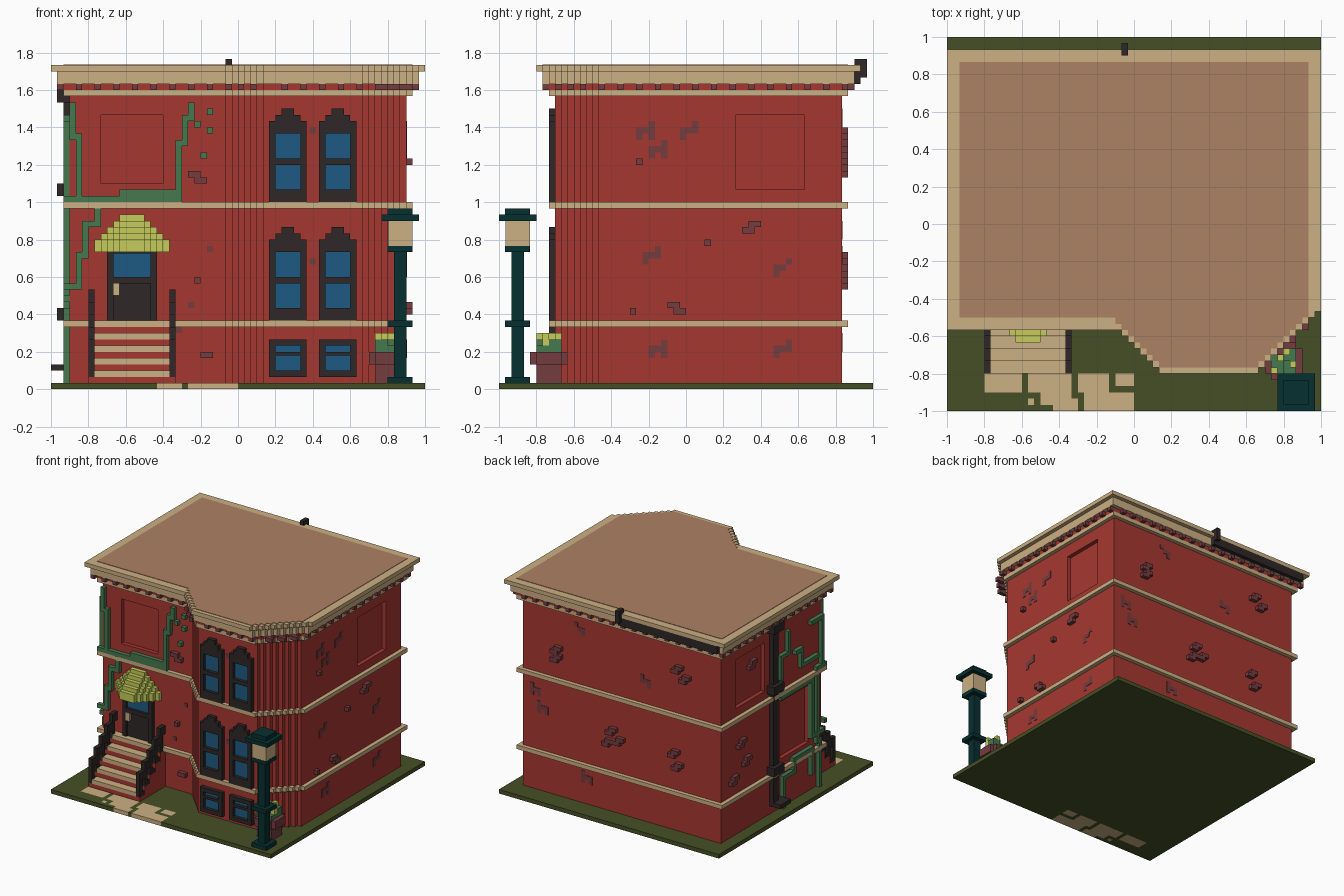
import bpy, bmesh, random

cube = bpy.data.objects.get("Cube")
if cube:
    bpy.data.objects.remove(cube)
random.seed(4)
V = 1 / 30  # one building block; all sizes below are counted in blocks


def material(name, code):
    lin = [(int(code[i:i + 2], 16) / 255) ** 2.2 for i in (0, 2, 4)] + [1]
    m = bpy.data.materials.new(name)
    m.use_nodes = True
    m.diffuse_color = lin
    m.node_tree.nodes["Principled BSDF"].inputs["Base Color"].default_value = lin
    return m


RED = material("red brick", "A53A34")
STONE = material("sandstone", "CBAE82")
ROOF = material("roof brown", "AB8063")
DARK = material("charcoal", "322B2B")
MAROON = material("worn brick", "733E41")
IVY = material("ivy green", "487850")
GRASS = material("grass", "48502A")
TEAL = material("dark teal", "103333")
GLASS = material("window blue", "235A82")
LIME = material("lime", "C3CB5A")


def finish(name, bm, *mats):
    me = bpy.data.meshes.new(name)
    bmesh.ops.recalc_face_normals(bm, faces=bm.faces)
    bm.to_mesh(me)
    bm.free()
    for m in mats:
        me.materials.append(m)
    ob = bpy.data.objects.new(name, me)
    bpy.context.scene.collection.objects.link(ob)
    return ob


def at(x, y, z):
    return (x * V - 1, y * V - 1, z * V)


def boxes(name, mat, items):
    """One object out of (x0, x1, y0, y1, z0, z1) boxes."""
    bm = bmesh.new()
    for x0, x1, y0, y1, z0, z1 in items:
        vs = bmesh.ops.create_cube(bm, size=1)["verts"]
        for v in vs:
            v.co = at(x1 if v.co.x > 0 else x0, y1 if v.co.y > 0 else y0,
                      z1 if v.co.z > 0 else z0)
    return finish(name, bm, mat)


def footprint(o, b=None):
    """House outline grown by o blocks, with its stepped bay grown by b."""
    b = o if b is None else b
    x, y = 28 - (b - o), 16 - o
    pts = [(3 - o, y), (x, y)]
    for k in range(7 + b - o):
        pts += [(x + k, y - k - 1), (x + k + 1, y - k - 1)]
    for k in range(7 + o):
        pts += [(50 + k, 9 - b + k), (50 + k, 10 - b + k)]
    return pts + [(57 + o, 16 - b + o), (57 + o, 55 + o), (3 - o, 55 + o)]


def prism(name, mat, pts, z0, z1):
    bm = bmesh.new()
    lo = [bm.verts.new(at(x, y, z0)) for x, y in pts]
    hi = [bm.verts.new(at(x, y, z1)) for x, y in pts]
    bm.faces.new(lo)
    bm.faces.new(hi)
    for i in range(len(pts)):
        j = (i + 1) % len(pts)
        bm.faces.new((lo[i], lo[j], hi[j], hi[i]))
    return finish(name, bm, mat)


def on(side, u0, u1, z0, z1, d=1):
    """Box lying on one wall and standing out by d blocks."""
    return {"front": (u0, u1, 16 - d, 16, z0, z1), "bay": (u0, u1, 9 - d, 9, z0, z1),
            "back": (u0, u1, 55, 55 + d, z0, z1), "left": (57, 57 + d, u0, u1, z0, z1),
            "right": (3 - d, 3, u0, u1, z0, z1)}[side]


# Ground slab with paving stones let into the lawn
paving = [(6, 12, 3, 6), (13, 20, 3, 6), (15, 20, 1, 3), (17, 21, 0, 2), (13, 14, 1, 2),
          (21, 26, 3, 6), (22, 30, 0, 3), (27, 30, 4, 6)]
bm = bmesh.new()
bmesh.ops.create_grid(bm, x_segments=60, y_segments=60, size=1)
for f in bm.faces:
    c = f.calc_center_median()
    i, j = (c.x + 1) / V, (c.y + 1) / V
    f.material_index = int(any(a < i < b and p < j < q for a, b, p, q in paving))
for v in bm.verts:
    v.co.z = V
ground = finish("ground", bm, GRASS, STONE)
slab = ground.modifiers.new("thickness", "SOLIDIFY")
slab.thickness = V
slab.offset = -1 if ground.data.polygons[0].normal.z > 0 else 1

# Walls with recessed blind panels
walls = prism("walls", RED, footprint(0), 0.9, 51)
cutter = boxes("panel_cutter", RED, [(8, 18, 15, 17, 33, 44), (56, 58, 38, 49, 32, 44),
                                     (2, 4, 38, 49, 32, 44), (2, 4, 21, 32, 13, 27)])
cutter.hide_render = True
cut = walls.modifiers.new("panels", "BOOLEAN")
cut.operation = "DIFFERENCE"
cut.solver = "EXACT"
cut.object = cutter
bpy.context.view_layer.objects.active = walls
bpy.ops.object.modifier_apply(modifier=cut.name)
bpy.data.objects.remove(cutter)

# String courses, cornice and roof
for name, o, z in (("lower_band", 1, 10), ("middle_band", 1, 29), ("upper_band", 1, 47),
                   ("cornice_low", 2, 49), ("cornice_middle", 2, 50), ("cornice_top", 3, 51)):
    prism(name, STONE, footprint(o), z, z + 1)
prism("dentil_course", RED, footprint(1), 48, 49)
prism("roof_surface", ROOF, footprint(1, 2), 52, 52.1)
dentils = []
for k in range(1, 58, 3):
    dentils.append((k, k + 1, 56, 57, 48, 49))
    if k < 28:
        dentils.append((k, k + 1, 14, 15, 48, 49))
    if 34 < k < 50:
        dentils.append((k, k + 1, 7, 8, 48, 49))
    if k > 15:
        dentils.append((1, 2, k - 2, k - 1, 48, 49))
        dentils.append((58, 59, k, k + 1, 48, 49))
for k in (1, 3, 5):
    dentils.append((27 + k, 28 + k, 13 - k, 15 - k, 48, 49))
    dentils.append((51 + k, 53 + k, 8 + k, 9 + k, 48, 49))
boxes("dentils", MAROON, dentils)


# Bay windows
def window(name, u, z, rails, top, peak):
    frame = [on("bay", u, u + 1, z, z + top), on("bay", u + 5, u + 6, z, z + top)]
    frame += [on("bay", u + 1, u + 5, z + a, z + b) for a, b in rails]
    frame += [on("bay", u + 1 + k, u + 5 - k, z + top + k, z + top + k + 1) for k in range(peak)]
    boxes(name + "_frame", DARK, frame)
    boxes(name + "_glass", GLASS, [on("bay", u + 1, u + 5, z, z + top, 0.2)])


for n, u in (("inner", 35), ("outer", 43)):
    for level, z in (("middle", 11), ("upper", 30)):
        window(f"{n}_{level}_window", u, z, [(0, 2), (6, 7), (11, 13)], 13, 2)
    window(f"{n}_basement_window", u, 2, [(0, 1), (3.4, 4), (5, 6)], 6, 0)

# Front door
boxes("door_frame", DARK, [on("front", 9, 10, 11, 22), on("front", 16, 17, 11, 22),
                           on("front", 10, 16, 17, 18), on("front", 10, 16, 11, 17, 0.5),
                           on("front", 9, 17, 21.8, 22.5)])
boxes("door_glass", GLASS, [on("front", 10, 16, 18, 22, 0.4)])
boxes("door_handle", STONE, [on("front", 10, 11, 15, 17, 1.2)])

# Stepped awning over the door
boxes("awning", LIME, [(7 + s + d, 19 - s - d, 15 - d, 16 - d, 22 if s == 0 else 23 + s, 24 + s)
                       for s in range(5) for d in range(5 - s)])

# Stairs: brick core, stone treads, stepped railings
core, treads, rails = [], [], []
for k in range(5):
    y, z = 6 + 2 * k, 3 + 2 * k
    core.append((6, 20, y + 0.1, 16, 1, z - 1))
    treads.append((7, 19, y, y + 2, z - 1, z))
    for x in (6, 19):
        rails += [(x, x + 1, y, y + 1, z - 1, z + 5), (x, x + 1, y + 1, y + 2, z + 3, z + 5),
                  (x, x + 1, y + 1, y + 2, z - 1, z)]
boxes("stair_core", RED, core)
boxes("stair_treads", STONE, treads)
boxes("stair_railings", DARK, rails)


# Street lamp
def column(h, z0, z1, cx=56, cy=3):
    return (cx - h, cx + h, cy - h, cy + h, z0, z1)


boxes("lamp_post", TEAL, [column(2, 1, 2), column(1, 2, 22), column(2, 10, 11),
                          column(2, 22, 23), column(3, 27, 28), column(2, 28, 29)])
boxes("lamp_light", STONE, [column(1.95, 23, 27)])

# Planter with flowers
boxes("planter", MAROON, [column(2, 1, 4, 54, 8), (51, 57, 6, 10, 4, 6), (52, 56, 5, 11, 4, 6)])
boxes("plant", IVY, [column(2, 6, 7, 54, 8), (52, 54, 6, 9, 7, 8), (54, 56, 8, 10, 7, 8)])
boxes("flowers", LIME, [(x, x + 1, y, y + 1, 7, 9) for x, y in ((52, 6), (53, 8), (55, 7), (54, 9))])

# Roof gutter, overflow spout and downpipe
boxes("gutter", DARK, [(2, 29, 57, 58, 49, 51), (28, 29, 58, 59, 50, 53), (28, 29, 57, 58, 52, 53)])
boxes("downpipe", DARK, [on("right", 34, 36, 3, 48)] + [on("right", 33, 37, z, z + 2, 2)
                         for z in (11, 31, 46)] + [on("right", 32, 36, 3, 4, 3)])


# Ivy vines follow right-angled paths over the walls
def vine(side, path):
    out = []
    for (a, b), (c, d) in zip(path, path[1:]):
        out.append(on(side, min(a, c), max(a, c) + 1, min(b, d), max(b, d) + 1))
    return out


ivy = vine("front", [(2, 30), (20, 30), (20, 39), (21, 39), (21, 43), (22, 43), (22, 45)])
ivy += vine("front", [(11, 31), (19, 31)]) + vine("front", [(4, 30), (4, 40), (3, 40), (3, 45)])
ivy += vine("front", [(7, 29), (7, 26), (5, 26), (5, 21), (4, 21), (4, 16), (2, 16)])
ivy += [on("front", a, a + 1, b, b + 1) for a, b in ((25, 44), (25, 41), (24, 37), (23, 42))]
ivy += vine("right", [(17, 1), (17, 12), (18, 12), (18, 30), (16, 30), (16, 42), (20, 42)])
ivy += vine("right", [(16, 14), (20, 14), (20, 28), (32, 28), (32, 38), (29, 38), (29, 43)])
ivy += vine("right", [(31, 1), (31, 8), (27, 8), (27, 11), (20, 11), (20, 5)])
ivy += vine("right", [(18, 33), (24, 33), (24, 37), (26, 37)])
boxes("ivy", IVY, ivy)

# Raised worn bricks, laid as short staggered clusters
bricks = []
for side, spots in {"front": [(22, 34), (24, 5)], "left": [(39, 25), (27, 13)],
                    "back": [(46, 37), (46, 35), (13, 41), (11, 39), (31, 21), (29, 19),
                             (32, 18), (14, 20), (13, 17)],
                    "right": [(46, 23), (49, 15), (44, 18), (42, 41)]}.items():
    for u, z in spots:
        bricks.append(on(side, u, u + 2, z, z + 1))
        if side != "front" or z > 9:
            bricks.append(on(side, u + 1, u + 3, z - 1, z) if side != "left" or z < 20
                          else on(side, u + 1, u + 3, z + 1, z + 2))
bricks += [on("left", u, u + 1, z, z + 1) for u, z in ((33, 23), (21, 12), (22, 36))]
bricks.append(on("front", 23, 24, 17, 18))
boxes("raised_bricks", MAROON, bricks)

# Faded brick patches, flush with the walls
patches = []
for side, spots in {"left": [(24, 37), (23, 20), (24, 5), (44, 18), (44, 5), (29, 40), (22, 40)],
                    "back": [(52, 24), (50, 20), (38, 6), (22, 34), (40, 42)],
                    "front": [(20, 9), (25, 22), (22, 13)], "bay": [(41.5, 41), (41.5, 20)]}.items():
    for u, z in spots:
        patches.append(on(side, u, u + 1, z, z + 1, 0.1))
        if side in ("left", "back"):
            patches.append(on(side, u, u + 2, z + 1, z + 2, 0.1))
            patches.append(on(side, u + 2, u + 3, z + random.randint(0, 2), z + 3, 0.1))
boxes("faded_patches", MAROON, patches)
